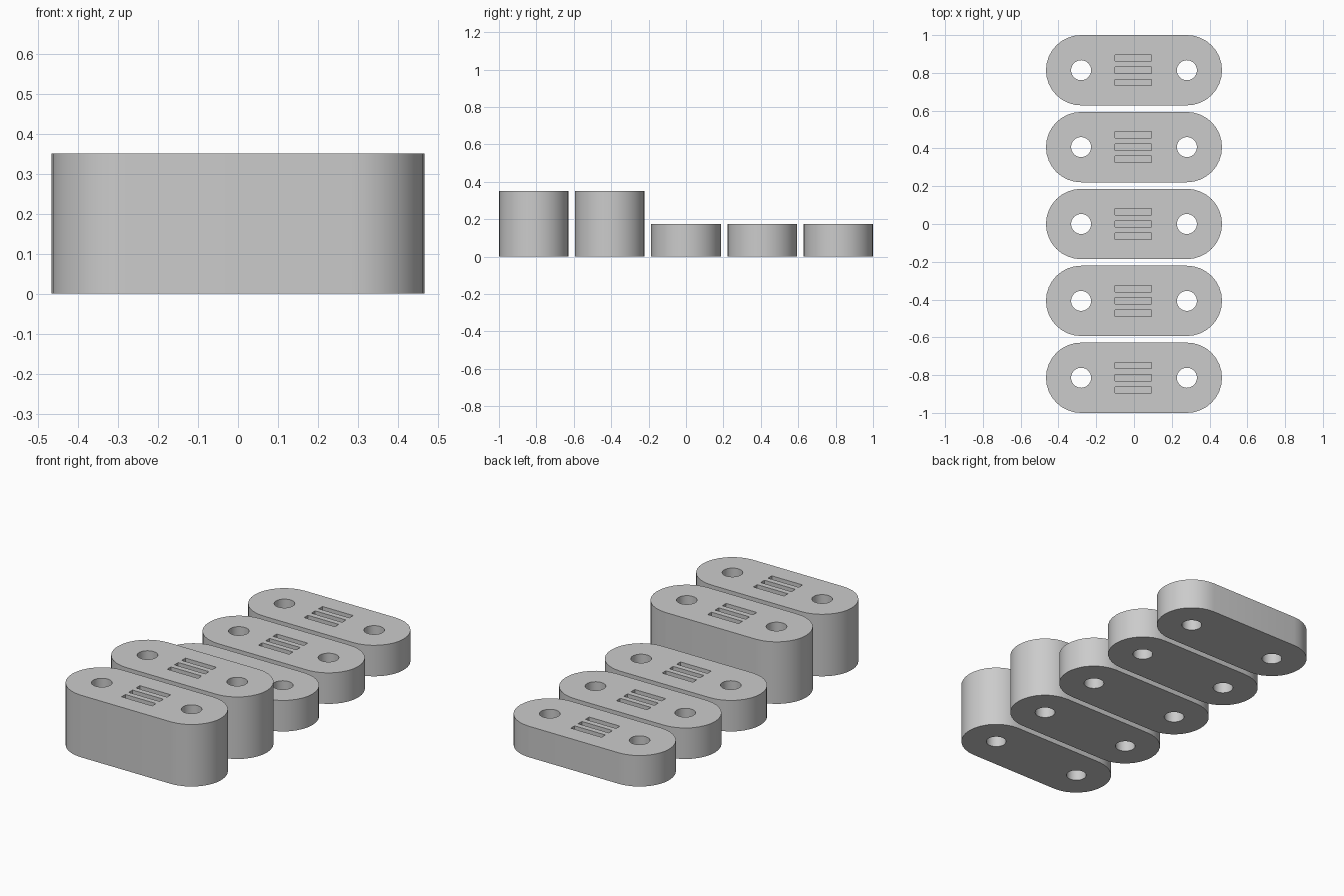
import bpy
import bmesh
import math

cube = bpy.data.objects.get("Cube")
if cube:
    bpy.data.objects.remove(cube)

RADIUS = 0.186        # rounded end
HOLE_X = 0.28         # distance of each end centre and hole from the middle
HOLE_R = 0.053
SLOT_DEPTH = 0.02
PITCH = 0.407         # spacing between blocks

grey = bpy.data.materials.new("plain grey")
grey.use_nodes = True
colour = (0.6, 0.6, 0.6, 1)
grey.diffuse_color = colour
grey.node_tree.nodes["Principled BSDF"].inputs["Base Color"].default_value = colour


def arc(cx, r, start, sweep, steps, closed=False):
    count = steps if closed else steps + 1
    return [(cx + r * math.cos(start + sweep * i / steps),
             r * math.sin(start + sweep * i / steps)) for i in range(count)]


def ring(bm, points, z):
    verts = [bm.verts.new((x, y, z)) for x, y in points]
    edges = [bm.edges.new((verts[i - 1], verts[i])) for i in range(len(verts))]
    return verts, edges


def wall(bm, points, z0, z1):
    """Vertical wall along a closed outline; returns its lower and upper edges."""
    low, low_edges = ring(bm, points, z0)
    high, high_edges = ring(bm, points, z1)
    for i in range(len(points)):
        bm.faces.new((low[i - 1], low[i], high[i], high[i - 1]))
    return low, low_edges, high_edges


def make_block(name, y, height):
    bm = bmesh.new()
    top_edges, bottom_edges = [], []

    # Rounded outline and the two through holes
    outline = (arc(HOLE_X, RADIUS, -math.pi / 2, math.pi, 16)
               + arc(-HOLE_X, RADIUS, math.pi / 2, math.pi, 16))
    holes = [arc(s * HOLE_X, HOLE_R, 0, math.tau, 32, True) for s in (-1, 1)]
    for points in [outline] + holes:
        _, low, high = wall(bm, points, 0, height)
        bottom_edges += low
        top_edges += high

    # Three shallow slots in the top
    for row in (-1, 0, 1):
        a, b = row * 0.065 - 0.017, row * 0.065 + 0.017
        points = [(-0.1, a), (0.092, a), (0.092, b), (-0.1, b)]
        floor, _, high = wall(bm, points, height - SLOT_DEPTH, height)
        bm.faces.new(floor)
        top_edges += high

    # Flat top and bottom around the openings
    for edges, z in ((top_edges, 1), (bottom_edges, -1)):
        bmesh.ops.triangle_fill(bm, use_beauty=True, edges=edges, normal=(0, 0, z))
    bmesh.ops.recalc_face_normals(bm, faces=bm.faces)

    mesh = bpy.data.meshes.new(name)
    bm.to_mesh(mesh)
    bm.free()
    mesh.materials.append(grey)
    block = bpy.data.objects.new(name, mesh)
    block.location.y = y
    bpy.context.collection.objects.link(block)
    return block


# Two tall blocks at the front, three low ones behind
blocks = []
for i in range(5):
    tall = i < 2
    name = ("tall" if tall else "low") + f"_spacer_block_{i + 1}"
    blocks.append(make_block(name, (i - 2) * PITCH, 0.35 if tall else 0.175))

bpy.ops.object.select_all(action='DESELECT')
for block in blocks:
    block.select_set(True)
bpy.context.view_layer.objects.active = blocks[0]
bpy.ops.object.shade_smooth_by_angle(angle=math.radians(30))
